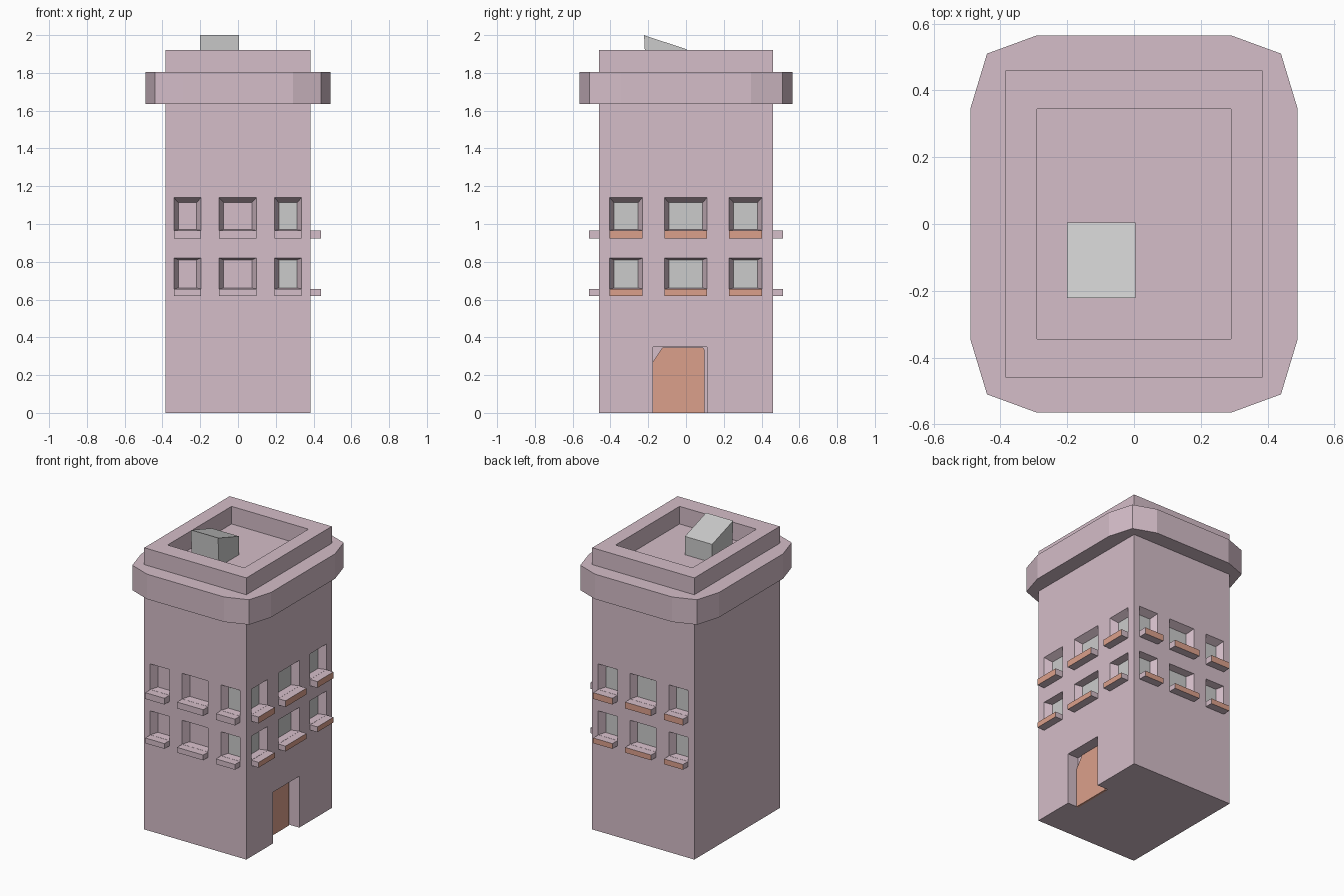
import bpy, bmesh

if "Cube" in bpy.data.objects:
    bpy.data.objects.remove(bpy.data.objects["Cube"])


def material(name, rgb):
    m = bpy.data.materials.new(name)
    m.diffuse_color = (*rgb, 1)
    m.use_nodes = True
    m.node_tree.nodes["Principled BSDF"].inputs["Base Color"].default_value = m.diffuse_color
    return m


PINK = material("pink_plaster", (0.66, 0.51, 0.58))
ORANGE = material("orange_paint", (0.71, 0.35, 0.26))
W, D = 0.385, 0.46          # half width and half depth of the tower


def loft(name, pairs, mats=(), end_mat=0):
    """Closed prism(s), each between two matching loops of points."""
    bm = bmesh.new()
    for la, lb in pairs:
        a = [bm.verts.new(p) for p in la]
        b = [bm.verts.new(p) for p in lb]
        bm.faces.new(a)
        bm.faces.new(b).material_index = end_mat
        n = len(a)
        for i in range(n):
            bm.faces.new((a[i], a[(i + 1) % n], b[(i + 1) % n], b[i]))
    bmesh.ops.recalc_face_normals(bm, faces=bm.faces)
    me = bpy.data.meshes.new(name)
    bm.to_mesh(me)
    bm.free()
    for m in mats:
        me.materials.append(m)
    ob = bpy.data.objects.new(name, me)
    bpy.context.collection.objects.link(ob)
    return ob


def rect(x, y, z):
    return [(-x, -y, z), (x, -y, z), (x, y, z), (-x, y, z)]


def cut(ob, cutter):
    mod = ob.modifiers.new("cut", 'BOOLEAN')
    mod.operation, mod.solver, mod.object = 'DIFFERENCE', 'EXACT', cutter
    bpy.context.view_layer.objects.active = ob
    bpy.ops.object.modifier_apply(modifier=mod.name)
    bpy.data.objects.remove(cutter)


# wall coordinates: u along the wall, d depth inwards, z up
WALLS = {
    "front": lambda u, d, z: (u, -D + d, z),
    "back": lambda u, d, z: (-u, D - d, z),
    "right": lambda u, d, z: (W - d, u, z),
}


def panel(wall, u0, u1, z0, z1, d):
    return [WALLS[wall](u, d, z) for u, z in ((u0, z0), (u1, z0), (u1, z1), (u0, z1))]


X_COLS = [(-0.34, -0.195), (-0.10, 0.097), (0.193, 0.337)]
Y_COLS = [(-0.405, -0.23), (-0.115, 0.112), (0.228, 0.402)]
ROWS = [(0.62, 0.656, 0.82, 0.81), (0.922, 0.965, 1.14, 1.113)]  # sill, bottom, top, inner top
DEPTH, T = 0.05, 0.024

# windows: tapered openings, glass panes and sills
openings = []
for wall in WALLS:
    for c, (u0, u1) in enumerate(Y_COLS if wall == "right" else X_COLS):
        for r, (zs, zb, zt, zi) in enumerate(ROWS):
            # extend the tapered opening a little outside the wall
            e = 0.01
            k = T * e / DEPTH
            openings.append((panel(wall, u0 - k, u1 + k, zb, zt + (zt - zi) * e / DEPTH, -e),
                             panel(wall, u0 + T, u1 - T, zb + 0.005, zi, DEPTH)))
            tag = f"{wall}_{c}_{r}"
            if wall != "front" or c == 2:
                loft("glass_" + tag, [(panel(wall, u0 + T, u1 - T, zb, zi, DEPTH + 0.005),
                                       panel(wall, u0 + T, u1 - T, zb, zi, DEPTH - 0.003))])
            loft("sill_" + tag, [(panel(wall, u0, u1, zs, zb, 0.005),
                                  panel(wall, u0, u1, zs, zb, -0.054))],
                 (PINK, PINK if wall == "front" else ORANGE), 1)

# door opening and door leaf with clipped top corners
openings.append((panel("right", -0.175, 0.11, -0.1, 0.35, -0.05),
                 panel("right", -0.175, 0.11, -0.1, 0.35, 0.08)))
leaf = [(-0.175, 0), (0.098, 0), (0.098, 0.335), (0.09, 0.345), (-0.125, 0.345), (-0.175, 0.27)]
loft("door", [([WALLS["right"](u, 0.085, z) for u, z in leaf],
               [WALLS["right"](u, 0.07, z) for u, z in leaf])], (ORANGE,))

# tower with sunken roof
openings.append((rect(0.29, 0.345, 1.80), rect(0.29, 0.345, 2.2)))
tower = loft("tower", [(rect(W, D, 0), rect(W, D, 1.92))], (PINK,))
cut(tower, loft("opening_cutter", openings, (PINK,)))

# faceted cornice ring around the tower
q = [(0.49, 0.345), (0.44, 0.51), (0.29, 0.565)]
ring = q + [(-x, y) for x, y in q[::-1]] + [(-x, -y) for x, y in q] + [(x, -y) for x, y in q[::-1]]
cornice = loft("cornice", [([(x, y, 1.635) for x, y in ring], [(x, y, 1.805) for x, y in ring])], (PINK,))
cut(cornice, loft("cornice_cutter", [(rect(W, D, 1.5), rect(W, D, 2))], (PINK,)))

# sloped roof access box
side = [(-0.212, 1.80), (0.004, 1.80), (0.004, 1.925), (-0.21, 1.995), (-0.222, 2.0)]
loft("roof_hatch", [([(-0.20, y, z) for y, z in side], [(0.005, y, z) for y, z in side])])
